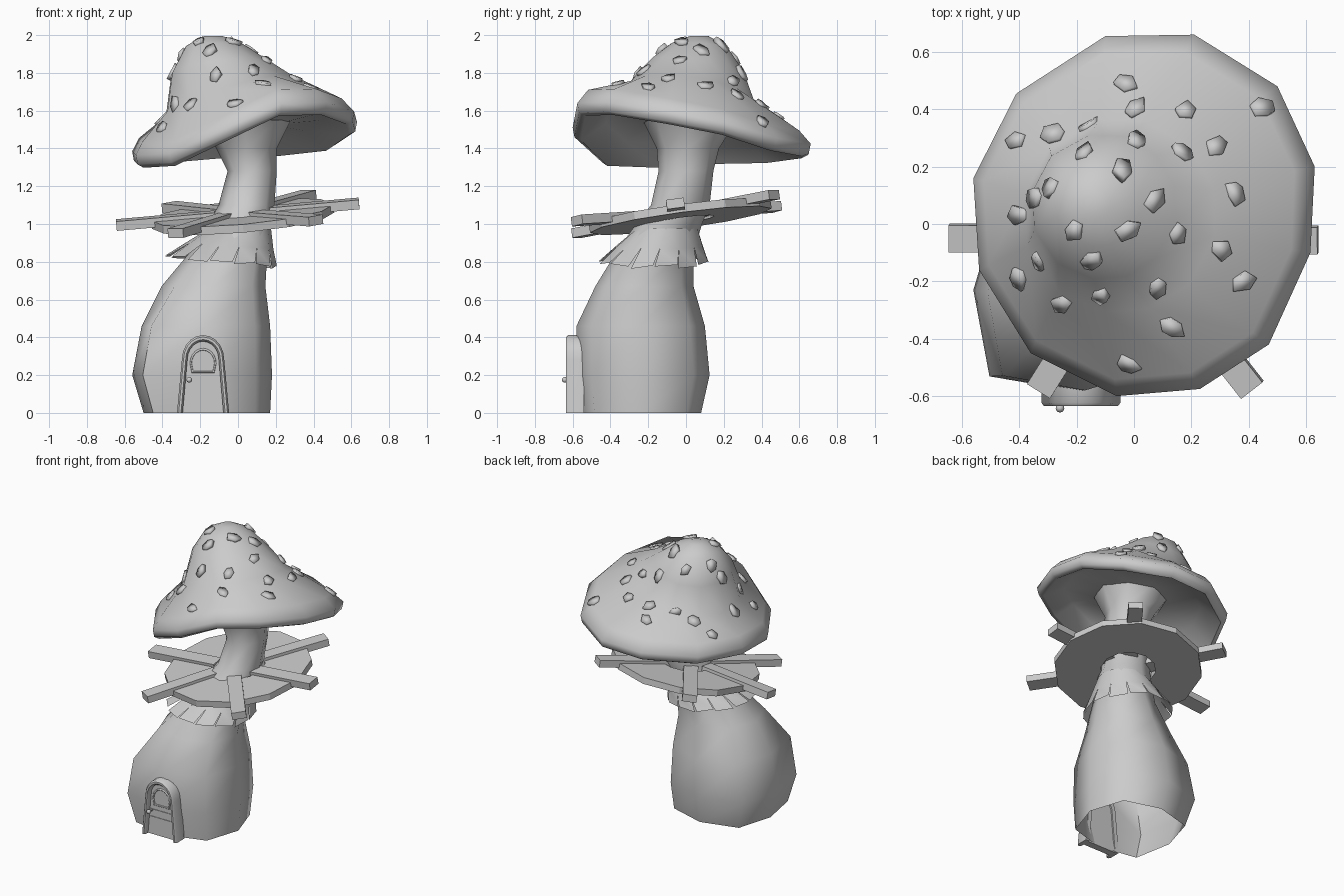
import bpy, bmesh, math, random
from mathutils import Vector, Matrix
from mathutils.bvhtree import BVHTree

if "Cube" in bpy.data.objects:
    bpy.data.objects.remove(bpy.data.objects["Cube"])

random.seed(4)


def finish(name, bm, smooth=None):
    bmesh.ops.recalc_face_normals(bm, faces=bm.faces)
    me = bpy.data.meshes.new(name)
    bm.to_mesh(me)
    bm.free()
    ob = bpy.data.objects.new(name, me)
    bpy.context.collection.objects.link(ob)
    if smooth:
        bpy.ops.object.select_all(action='DESELECT')
        ob.select_set(True)
        bpy.context.view_layer.objects.active = ob
        bpy.ops.object.shade_smooth_by_angle(angle=math.radians(smooth))
    return ob


def loft(bm, rings, cap_start=False, cap_end=False, closed=True, loop=False):
    vs = [[bm.verts.new(p) for p in r] for r in rings]
    pairs = list(zip(vs, vs[1:])) + ([(vs[-1], vs[0])] if loop else [])
    for a, b in pairs:
        n = len(a)
        for i in range(n if closed else n - 1):
            j = (i + 1) % n
            bm.faces.new((a[i], a[j], b[j], b[i]))
    if cap_start:
        bm.faces.new(vs[0])
    if cap_end:
        bm.faces.new(vs[-1])


def box(bm, size, mat):
    bmesh.ops.create_cube(bm, size=1, matrix=mat @ Matrix.Diagonal((*size, 1)))


# Leaning stem, open at the bottom: z, centre x, y, radius x, y
sections = [(0, -.165, -.24, .335, .32), (.2, -.19, -.23, .37, .355),
            (.46, -.17, -.24, .34, .34), (.67, -.13, -.22, .275, .26),
            (.85, -.05, -.165, .205, .205), (1.0, .01, -.09, .17, .175),
            (1.1, .045, -.03, .148, .155), (1.28, .075, 0, .13, .145),
            (1.4, .045, .01, .16, .165), (1.55, .03, .02, .25, .25)]
bm = bmesh.new()
rings = []
for z, cx, cy, rx, ry in sections:
    k = [1, 1.08, 1, 1.1, 1, 1.2, 1, 1.08] if z < .5 else [1, 1.06] * 4 if z < .7 else [1] * 8
    rings.append([(cx + rx * k[i] * math.cos(i * math.pi / 4),
                   cy + ry * k[i] * math.sin(i * math.pi / 4), z) for i in range(8)])
loft(bm, rings)
finish("stem", bm, 60)

# Ragged skirt: broad flaring strips split by narrow slits near the hem
bm = bmesh.new()
N = 14


def skirt_point(a, t, drop=0):
    r = .165 + .13 * t ** 1.1
    return Vector((.01 - .10 * t + r * math.cos(a), -.10 - .07 * t + r * math.sin(a),
                   .975 - .165 * t - drop - .03 * t * math.cos(a)))


for i in range(N):
    a0, a1 = i * math.tau / N, (i + 1) * math.tau / N
    g0, g1 = random.uniform(.005, .04), random.uniform(.005, .04)
    d0, d1 = random.uniform(-.005, .02), random.uniform(-.005, .02)
    loft(bm, [[skirt_point(a0, 0), skirt_point(a1, 0)],
              [skirt_point(a0, .55), skirt_point(a1, .55)],
              [skirt_point(a0 + g0, 1, d0), skirt_point(a1 - g1, 1, d1)]], closed=False)
bmesh.ops.remove_doubles(bm, verts=bm.verts, dist=.001)
finish("skirt", bm, 50)

# Tilted platform ring with six radial beams
tilt = Matrix.Translation((0, -.05, 1.035)) @ \
    Vector((0, 0, 1)).rotation_difference(Vector((-.09, -.134, 1))).to_matrix().to_4x4()
bm = bmesh.new()
loft(bm, [[tilt @ Vector((.025 + r * math.cos(i * math.pi / 6), .02 + r * math.sin(i * math.pi / 6), z))
           for i in range(12)]
          for r, z in ((.18, -.022), (.485, -.022), (.485, .022), (.18, .022))], loop=True)
finish("platform", bm)
bm = bmesh.new()
for deg, r in ((0, .645), (54, .65), (124, .645), (180, .645), (238, .63), (308, .67)):
    m = tilt @ Matrix.Rotation(math.radians(deg), 4, 'Z')
    box(bm, (r - .12, .095, .05), m @ Matrix.Translation(((r + .12) / 2, 0, .017)))
finish("platform_beams", bm)

# Cap: wavy twelve-sided rim lofted up to an offset dome
rim = [(.63, .2, 1.485), (.5, .48, 1.40), (.21, .66, 1.37), (-.1, .655, 1.36),
       (-.41, .455, 1.335), (-.56, .16, 1.33), (-.54, -.16, 1.31), (-.36, -.45, 1.32),
       (-.06, -.6, 1.455), (.23, -.575, 1.585), (.47, -.42, 1.59), (.615, -.1, 1.54)]
rim = [Vector(p) for p in rim]
mid = Vector((.03, .03, 0))
angles = [math.atan2(p.y - mid.y, p.x - mid.x) for p in rim]


def dome_ring(cx, cy, z, r, sx, sy):
    return [Vector((cx + r * math.cos(a), cy + r * math.sin(a),
                    z + sx * r * math.cos(a) + sy * r * math.sin(a))) for a in angles]


def rim_ring(f, dz, flat=0):
    return [Vector((mid.x + (p.x - mid.x) * f, mid.y + (p.y - mid.y) * f,
                    (p.z + dz) * (1 - flat) + 1.52 * flat)) for p in rim]


shoulder = dome_ring(-.05, .03, 1.68, .34, .3, -.14)
rim_top = [s.lerp(p, .8) for s, p in zip(shoulder, rim)]
for v, p in zip(rim_top, rim):
    v.z = p.z + .125
rings = [dome_ring(-.13, .07, 1.995, .05, 0, 0), dome_ring(-.13, .07, 1.95, .15, .05, -.05),
         dome_ring(-.105, .06, 1.83, .255, .16, -.14), shoulder, rim_top,
         rim_ring(1, .055), rim_ring(.985, .005), rim_ring(.93, -.012),
         rim_ring(.72, .08, .3), rim_ring(.4, .1, .8), rim_ring(.2, .1, 1)]
bm = bmesh.new()
loft(bm, rings, True, True)
cap = finish("cap", bm, 65)

# Irregular spots scattered over the cap
bm = bmesh.new()
bm.from_mesh(cap.data)
tree = BVHTree.FromBMesh(bm)
bm.free()
spots = [(-.03, .49), (0, .4), (.18, .39), (.45, .4), (-.41, .29), (-.28, .31), (-.16, .34),
         (-.17, .25), (.01, .29), (.17, .25), (.29, .27), (-.04, .19), (-.29, .13), (-.345, .09),
         (-.395, .03), (.07, .085), (.35, .11), (-.21, -.02), (-.02, -.02), (.15, -.035),
         (.3, -.09), (-.33, -.13), (-.15, -.13), (-.4, -.19), (-.25, -.28), (-.12, -.25),
         (.08, -.22), (.38, -.2), (.13, -.36), (-.02, -.49)]
bm = bmesh.new()
for x, y in spots:
    hit, n, _, _ = tree.ray_cast(Vector((x, y, 3)), Vector((0, 0, -1)))
    m = Matrix.Translation(hit) @ n.to_track_quat('Z', 'Y').to_matrix().to_4x4() @ \
        Matrix.Rotation(random.uniform(0, 6), 4, 'Z')
    k = random.choice((5, 6))
    rad = [random.uniform(.034, .056) for _ in range(k)]
    loft(bm, [[m @ Vector((rad[i] * f * math.cos(i * math.tau / k),
                           .75 * rad[i] * f * math.sin(i * math.tau / k), h))
               for i in range(k)] for f, h in ((1, -.015), (1, .014))], True, True)
finish("cap_spots", bm, 100)


# Arched door
def arch(w0, w1, spring, base, steps=10):
    pts = [(-w0, base)]
    pts += [(-w1 * math.cos(math.pi * i / steps), spring + w1 * 1.15 * math.sin(math.pi * i / steps))
            for i in range(steps + 1)]
    return pts + [(w0, base)]


DX = -.185


def arch_band(name, outer, inner, y_front, y_back, bevel, closed):
    bm = bmesh.new()
    sec = []
    for (ox, oz), (ix, iz) in zip(outer, inner):
        o, i = Vector((DX + ox, 0, oz)), Vector((DX + ix, 0, iz))
        t = bevel
        sec.append([o + Vector((0, y_back, 0)), o + Vector((0, y_front + t, 0)),
                    o.lerp(i, .3) + Vector((0, y_front, 0)), o.lerp(i, .7) + Vector((0, y_front, 0)),
                    i + Vector((0, y_front + t, 0)), i + Vector((0, y_back, 0))])
    loft(bm, sec, not closed, not closed, loop=closed)
    return finish(name, bm, 50)


arch_band("door_frame", arch(.138, .112, .283, 0), arch(.108, .083, .283, 0), -.635, -.54, .012, False)

bm = bmesh.new()
outline = arch(.11, .088, .28, 0)
loft(bm, [[(DX + x, y, z) for x, z in outline] for y in (-.6, -.55)], True, True)
finish("door_panel", bm)

arch_band("door_window_frame", arch(.06, .07, .262, .212), arch(.052, .06, .262, .222),
          -.607, -.595, .003, True)

bm = bmesh.new()
for z in (.125, .178):
    box(bm, (.18, .01, .006), Matrix.Translation((DX, -.599, z)))
finish("door_plank_rails", bm)

# Knob on a short shank
bm = bmesh.new()
bmesh.ops.create_uvsphere(bm, u_segments=12, v_segments=8, radius=.015,
                          matrix=Matrix.Translation((-.258, -.642, .175)))
box(bm, (.01, .05, .01), Matrix.Translation((-.258, -.615, .175)))
finish("door_knob", bm, 40)
